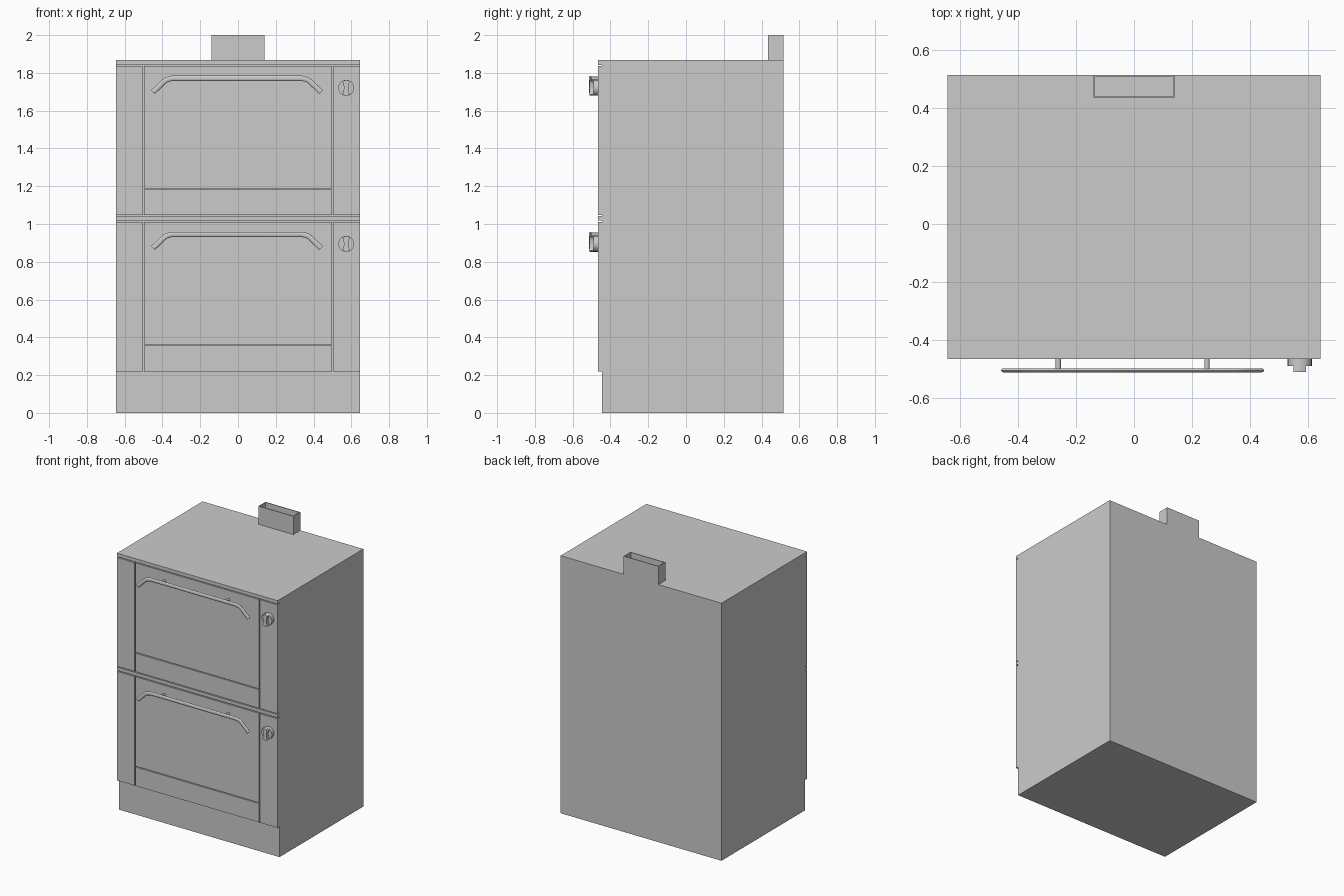
import bpy, bmesh, math
from mathutils import Vector

if "Cube" in bpy.data.objects:
    bpy.data.objects.remove(bpy.data.objects["Cube"])

FRONT, INNER, BACK, W = -0.467, -0.445, 0.515, 0.645
STEP = 0.826      # height between the two oven decks
GAP = 0.003       # half of each seam


def finish(name, bm, smooth=False):
    bmesh.ops.recalc_face_normals(bm, faces=bm.faces)
    me = bpy.data.meshes.new(name)
    bm.to_mesh(me)
    bm.free()
    ob = bpy.data.objects.new(name, me)
    bpy.context.collection.objects.link(ob)
    if smooth:
        bpy.ops.object.select_all(action='DESELECT')
        ob.select_set(True)
        bpy.context.view_layer.objects.active = ob
        bpy.ops.object.shade_smooth_by_angle(angle=math.radians(50))
    return ob


def box(name, x0, x1, y0, y1, z0, z1):
    bm = bmesh.new()
    bmesh.ops.create_cube(bm, size=1)
    for v in bm.verts:
        v.co = ((x0 + x1) / 2 + v.co.x * (x1 - x0),
                (y0 + y1) / 2 + v.co.y * (y1 - y0),
                (z0 + z1) / 2 + v.co.z * (z1 - z0))
    return finish(name, bm)


def prism(name, outline, y0, y1, smooth=False):
    """Extrude an xz outline from y0 to y1."""
    bm = bmesh.new()
    f = bm.faces.new([bm.verts.new((x, y0, z)) for x, z in outline])
    new = bmesh.ops.extrude_face_region(bm, geom=[f])['geom']
    for v in new:
        if isinstance(v, bmesh.types.BMVert):
            v.co.y = y1
    return finish(name, bm, smooth)


def circle(cx, cz, r, n):
    return [(cx + r * math.cos(math.tau * i / n), cz + r * math.sin(math.tau * i / n))
            for i in range(n)]


def bar(name, path, y, ry, rz, n=12):
    """Sweep a flattened round section along an xz path."""
    bm = bmesh.new()
    pts = [Vector(p) for p in path]
    rings = []
    for i, p in enumerate(pts):
        a = (p - pts[i - 1]).normalized() if i else None
        b = (pts[i + 1] - p).normalized() if i < len(pts) - 1 else None
        t = ((a or b) + (b or a)).normalized()
        nx, nz = -t.y, t.x
        rings.append([bm.verts.new((p.x + nx * rz * math.cos(k), y + ry * math.sin(k),
                                    p.y + nz * rz * math.cos(k)))
                      for k in (math.tau * j / n for j in range(n))])
    for r, s in zip(rings, rings[1:]):
        for j in range(n):
            bm.faces.new((r[j], r[(j + 1) % n], s[(j + 1) % n], s[j]))
    bm.faces.new(rings[0])
    bm.faces.new(rings[-1])
    return finish(name, bm, True)


# Main cabinet with recessed plinth
box("cabinet_body", -W, W, INNER, BACK, 0, 1.868)

# Horizontal trim strips above each deck
box("top_trim", -W, W, FRONT, INNER, 1.843, 1.868)
box("middle_trim", -W, W, FRONT, INNER, 1.018, 1.042)

# Two oven decks: side panels, door, lower panel, handle, knob
for deck, dz, z0, z1 in (("lower", 0, 0.22, 1.011), ("upper", STEP, 1.048, 1.837)):
    for side, s in (("left", -1), ("right", 1)):
        xa, xb = sorted((s * W, s * (0.5 + GAP)))
        box(f"{deck}_{side}_panel", xa, xb, FRONT, INNER, z0, z1)
    seam = 0.36 + dz
    xd = 0.5 - GAP
    box(f"{deck}_door", -xd, xd, FRONT, INNER, seam + GAP, z1)
    box(f"{deck}_base_panel", -xd, xd, FRONT, INNER, z0, seam - GAP)

    # Door handle on two posts
    hz, cx = 0.945 + dz, -0.005
    half = [(0.445, -0.073), (0.388, -0.018), (0.372, -0.007), (0.345, 0)]
    path = [(cx - x, hz + z) for x, z in half] + [(cx + x, hz + z) for x, z in half[::-1]]
    bar(f"{deck}_handle", path, -0.506, 0.007, 0.014)
    for side, s in (("left", -1), ("right", 1)):
        prism(f"{deck}_{side}_handle_post", circle(cx + s * 0.257, hz, 0.009, 12),
              -0.504, FRONT + 0.002, True)

    # Control knob: round base with a waisted grip
    kx, kz, r = 0.573, 0.895 + dz, 0.042
    prism(f"{deck}_knob_base", circle(kx, kz, r, 20), -0.49, FRONT + 0.001, True)
    edge = [(0.021, -0.036), (0.015, -0.022), (0.012, 0), (0.015, 0.022), (0.021, 0.036)]
    grip = ([(kx + x, kz + z) for x, z in edge] + [(kx, kz + r)]
            + [(kx - x, kz + z) for x, z in edge[::-1]] + [(kx, kz - r)])
    prism(f"{deck}_knob_grip", grip, -0.512, -0.489)

# Open flue at the rear of the top
flue = box("flue", -0.14, 0.14, 0.435, BACK, 1.868, 2.0)
bm = bmesh.new()
bm.from_mesh(flue.data)
top = [f for f in bm.faces if f.normal.z > 0.9]
bmesh.ops.inset_region(bm, faces=top, thickness=0.008)
floor = bmesh.ops.extrude_face_region(bm, geom=top)['geom']
bmesh.ops.delete(bm, geom=top, context='FACES_ONLY')
for v in floor:
    if isinstance(v, bmesh.types.BMVert):
        v.co.z = 1.872
bmesh.ops.recalc_face_normals(bm, faces=bm.faces)
bm.to_mesh(flue.data)
bm.free()
